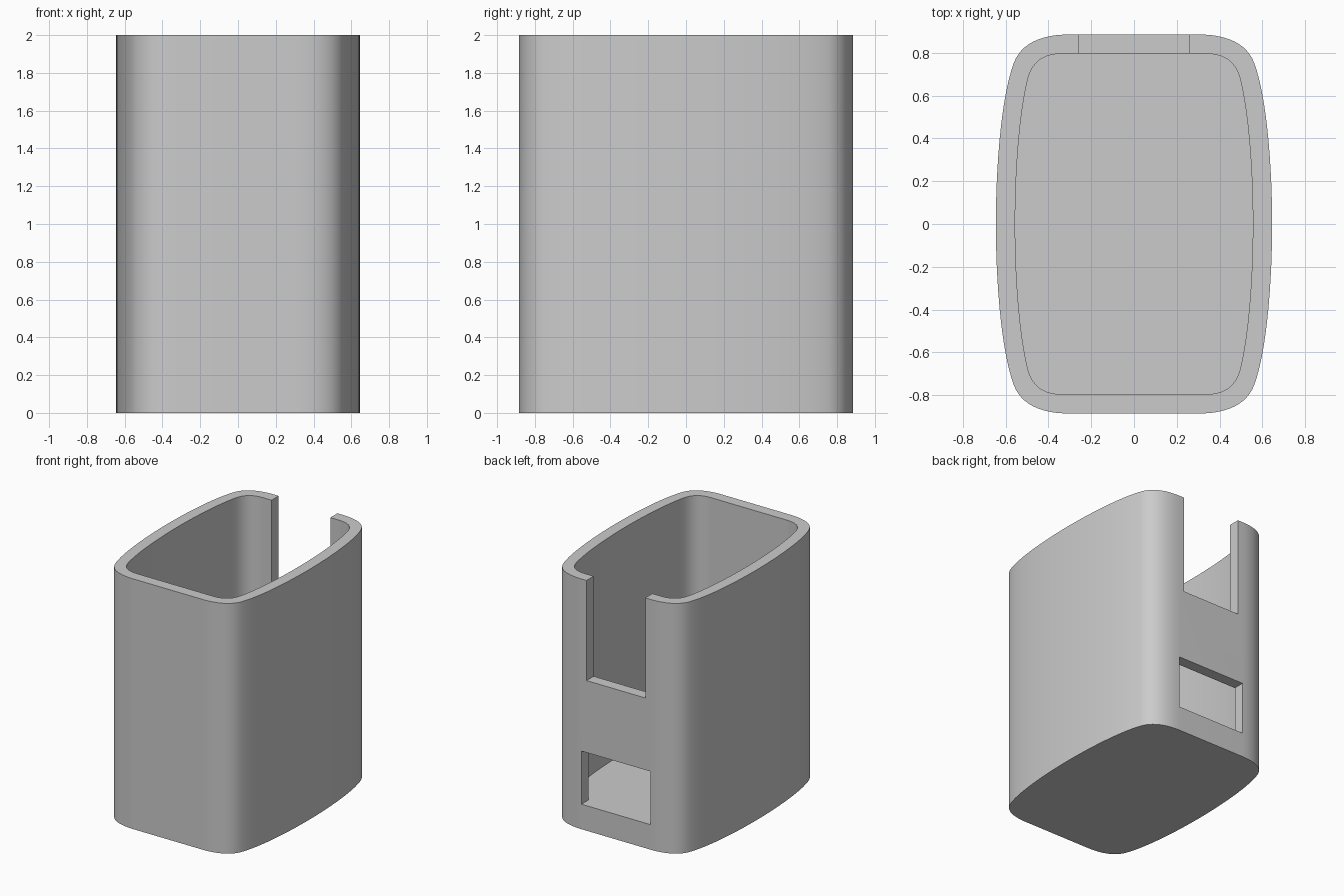
import bpy
import bmesh
from mathutils import Vector
from mathutils.geometry import interpolate_bezier

cube = bpy.data.objects.get("Cube")
if cube:
    bpy.data.objects.remove(cube, do_unlink=True)

HEIGHT, FLOOR = 2.0, 0.2

grey = bpy.data.materials.new("plain grey")
grey.use_nodes = True
grey.diffuse_color = (0.6, 0.6, 0.6, 1)
grey.node_tree.nodes["Principled BSDF"].inputs["Base Color"].default_value = (0.6, 0.6, 0.6, 1)


def outline(side, corner):
    """Closed outline mirrored from one quarter made of two curves."""
    quarter = []
    for curve in (side, corner):
        points = interpolate_bezier(*[Vector((x, y, 0)) for x, y in curve], 14)
        quarter += points[1:] if quarter else points
    half = quarter + [Vector((-p.x, p.y, 0)) for p in reversed(quarter)][:-1]
    return half + [Vector((-p.x, -p.y, 0)) for p in half]


def prism(name, points, bottom, top):
    bm = bmesh.new()
    face = bm.faces.new([bm.verts.new((p.x, p.y, bottom)) for p in points])
    result = bmesh.ops.extrude_face_region(bm, geom=[face])
    for v in result["geom"]:
        if isinstance(v, bmesh.types.BMVert):
            v.co.z = top
    bmesh.ops.remove_doubles(bm, verts=bm.verts, dist=1e-5)
    bmesh.ops.recalc_face_normals(bm, faces=bm.faces)
    mesh = bpy.data.meshes.new(name)
    bm.to_mesh(mesh)
    bm.free()
    mesh.materials.append(grey)
    obj = bpy.data.objects.new(name, mesh)
    bpy.context.collection.objects.link(obj)
    return obj


def back_cutter(name, half_width, bottom, top):
    corners = [(-half_width, 0.6), (half_width, 0.6), (half_width, 1.1), (-half_width, 1.1)]
    return prism(name, [Vector((x, y, 0)) for x, y in corners], bottom, top)


# Outer body with bowed sides and rounded corners
body = prism("container_body", outline(
    [(0.645, 0), (0.645, 0.27), (0.62, 0.6), (0.56, 0.755)],
    [(0.56, 0.755), (0.525, 0.845), (0.43, 0.885), (0.30, 0.885)]), 0, HEIGHT)

# Inner cavity, open top slot and lower window in the back wall
cutters = [
    prism("cavity_cutter", outline(
        [(0.555, 0), (0.555, 0.25), (0.535, 0.52), (0.495, 0.68)],
        [(0.495, 0.68), (0.47, 0.77), (0.41, 0.795), (0.33, 0.795)]), FLOOR, HEIGHT + 0.2),
    back_cutter("slot_cutter", 0.26, 1.2, HEIGHT + 0.2),
    back_cutter("window_cutter", 0.305, FLOOR, 0.625),
]
bpy.context.view_layer.objects.active = body
for cutter in cutters:
    cutter.hide_render = True
    mod = body.modifiers.new(cutter.name, 'BOOLEAN')
    mod.operation = 'DIFFERENCE'
    mod.solver = 'EXACT'
    mod.object = cutter
    bpy.ops.object.modifier_apply(modifier=mod.name)
    bpy.data.objects.remove(cutter, do_unlink=True)

# Smooth curved walls with crisp rims
bpy.ops.object.select_all(action='DESELECT')
body.select_set(True)
bpy.ops.object.shade_smooth_by_angle(angle=0.5)
